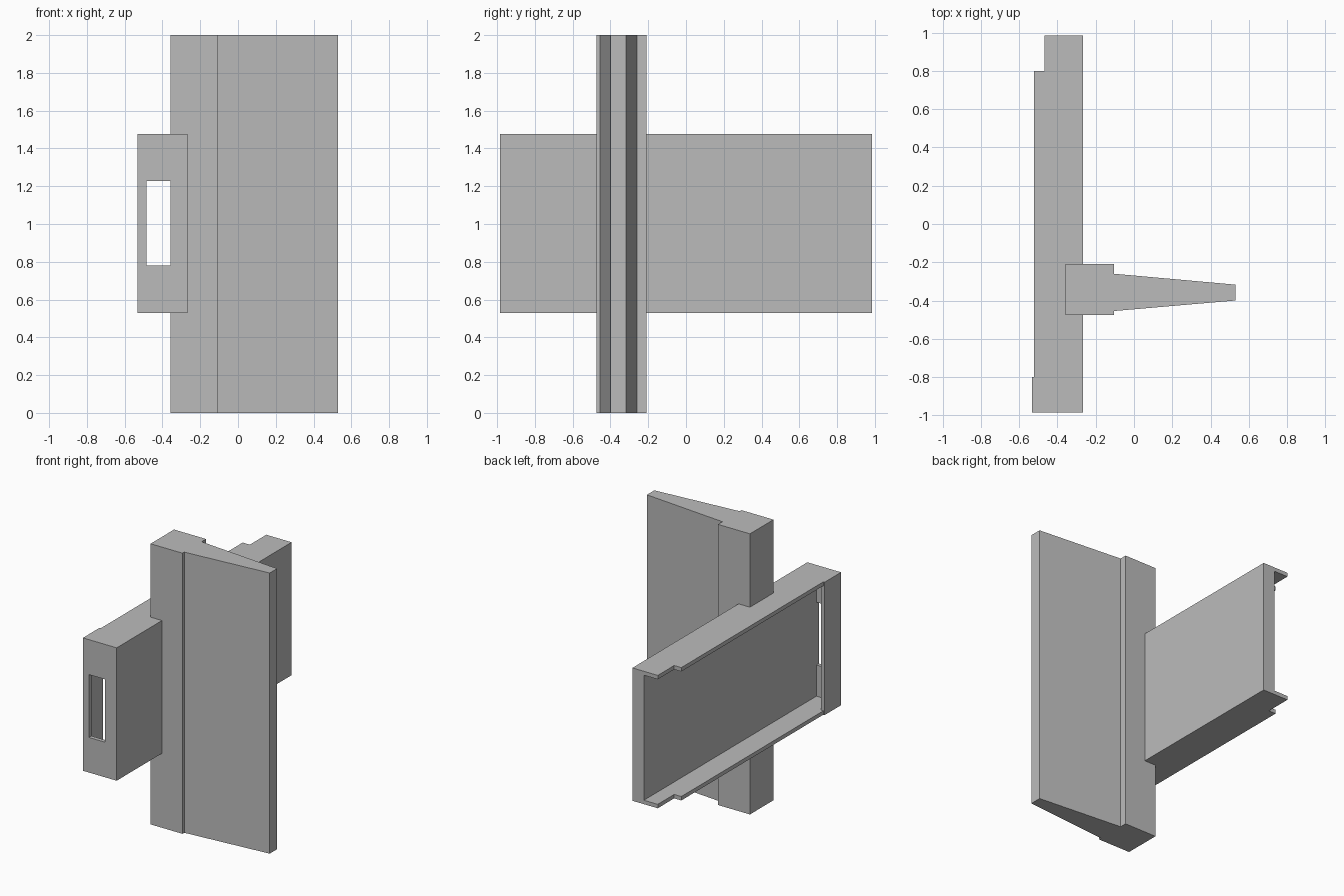
import bpy
import bmesh

default_cube = bpy.data.objects.get("Cube")
if default_cube:
    bpy.data.objects.remove(default_cube, do_unlink=True)

grey = bpy.data.materials.new("plain grey")
grey.use_nodes = True
colour = (0.5, 0.5, 0.5, 1)
grey.diffuse_color = colour
grey.node_tree.nodes["Principled BSDF"].inputs["Base Color"].default_value = colour


def prism(name, outline, bottom, top):
    """Extrude a plan outline (x, y) from bottom to top."""
    bm = bmesh.new()
    base = bm.faces.new([bm.verts.new((x, y, bottom)) for x, y in outline])
    side = bmesh.ops.extrude_face_region(bm, geom=[base])["geom"]
    moved = [v for v in side if isinstance(v, bmesh.types.BMVert)]
    bmesh.ops.translate(bm, verts=moved, vec=(0, 0, top - bottom))
    bmesh.ops.recalc_face_normals(bm, faces=bm.faces)
    mesh = bpy.data.meshes.new(name)
    bm.to_mesh(mesh)
    bm.free()
    mesh.materials.append(grey)
    obj = bpy.data.objects.new(name, mesh)
    bpy.context.collection.objects.link(obj)
    return obj


def box(name, x0, x1, y0, y1, z0, z1):
    return prism(name, [(x0, y0), (x1, y0), (x1, y1), (x0, y1)], z0, z1)


# Main measurements of the channel
OUTER, WEB, FLOOR = -0.533, -0.267, -0.358
FRONT, BACK, STEP = -0.985, 0.985, 0.8
LOW, HIGH, THICK = 0.53, 1.477, 0.028
inner_low, inner_high = LOW + THICK, HIGH - THICK
wall_back = FRONT + THICK

# Upright post with a tapered blade, in one outline
prism("post_and_blade", [
    (-0.357, -0.475), (-0.105, -0.475), (-0.105, -0.455), (0.53, -0.4),
    (0.53, -0.317), (-0.105, -0.26), (-0.105, -0.21), (-0.357, -0.21),
], 0, 2)

# Stepped flanges along the top and bottom of the channel
flange = [
    (WEB, FRONT), (WEB, BACK), (-0.467, BACK), (-0.467, STEP),
    (-0.523, STEP), (-0.523, -STEP), (OUTER, -STEP), (OUTER, FRONT),
]
prism("lower_flange", flange, LOW, inner_low)
prism("upper_flange", flange, inner_high, HIGH)

# Channel back plate and the lip that closes its front end
box("channel_web", FLOOR, WEB, wall_back, BACK, inner_low, inner_high)
box("end_lip", OUTER, OUTER + THICK, wall_back, -STEP, inner_low, inner_high)

# Slotted end wall
wall = box("end_wall", OUTER, WEB, FRONT, wall_back, inner_low, inner_high)
cutter = box("slot_cutter", -0.485, FLOOR, FRONT - 0.1, wall_back + 0.1, 0.78, 1.228)
cutter.hide_render = True
cutter.hide_viewport = True
cut = wall.modifiers.new("slot", "BOOLEAN")
cut.operation = "DIFFERENCE"
cut.solver = "EXACT"
cut.object = cutter
